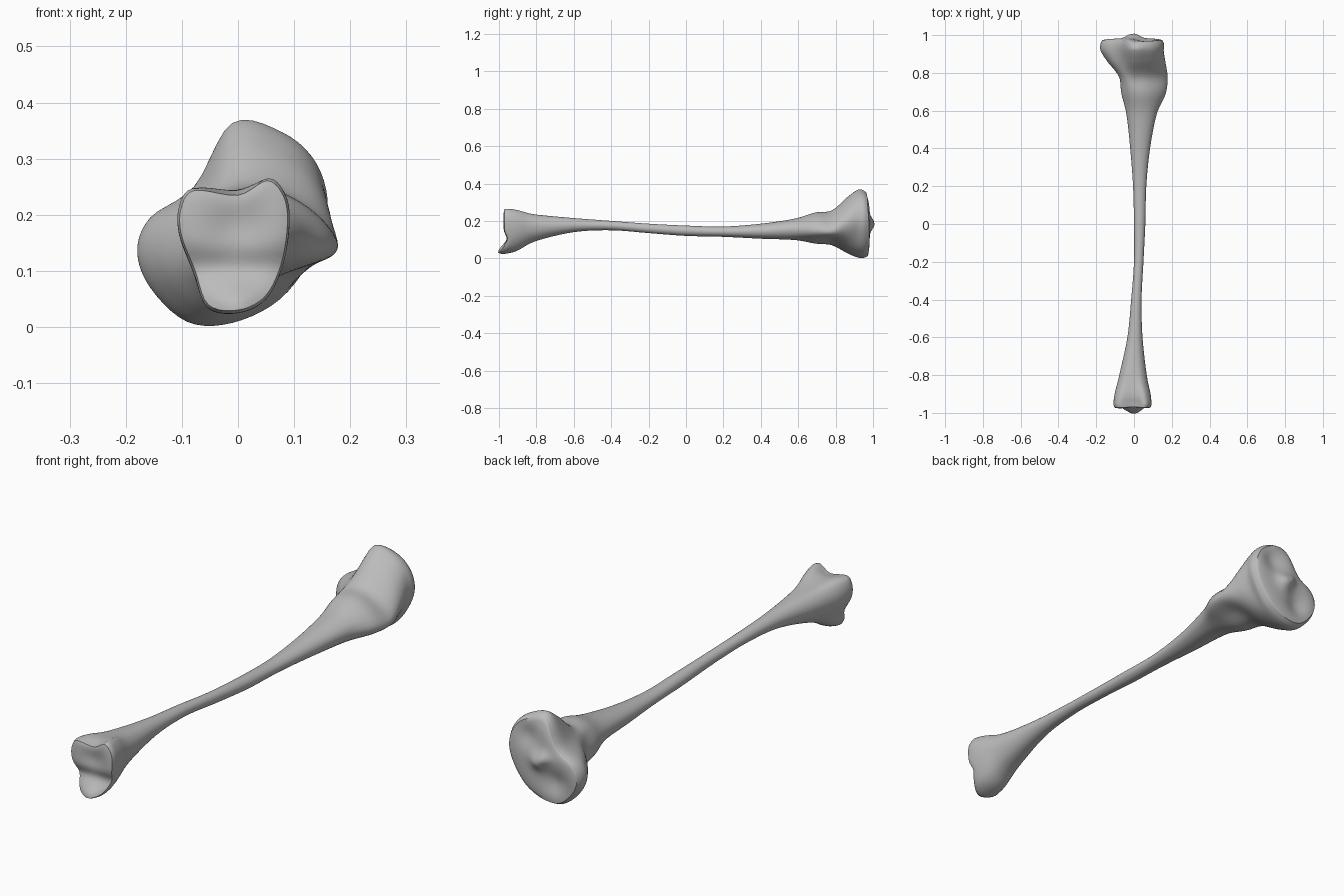
import bpy
import bmesh
import math
from mathutils import Vector

cube = bpy.data.objects.get("Cube")
if cube:
    bpy.data.objects.remove(cube, do_unlink=True)

# Cross-section outlines (x, z), clockwise from the top as seen from the front
HEAD = [(-.01, .362), (.08, .345), (.14, .29), (.16, .21), (.135, .13), (.075, .05),
        (-.01, .008), (-.09, .01), (-.155, .07), (-.178, .135), (-.155, .195), (-.078, .25)]
CREST = [(0, .255), (.06, .25), (.13, .21), (.175, .16), (.165, .125), (.09, .1),
         (.02, .072), (-.04, .075), (-.07, .1), (-.08, .14), (-.07, .19), (-.045, .235)]
ANKLE = [(0, .238), (.055, .265), (.085, .235), (.092, .185), (.08, .11), (.05, .05),
         (0, .025), (-.055, .035), (-.08, .1), (-.105, .165), (-.105, .215), (-.08, .247)]

# Shaft: position along y, then left/right and bottom/top limits
SHAFT = [(-.6, -.035, .045, .14, .215), (-.4, -.015, .04, .15, .2),
         (-.2, 0, .05, .135, .185), (0, 0, .06, .12, .175),
         (.2, -.005, .065, .115, .17), (.4, -.02, .085, .105, .185),
         (.58, -.04, .12, .098, .212)]


def section(y, outline, scale=1.0):
    """Place an outline at y, scaled about its middle."""
    points = [Vector((x, y, z)) for x, z in outline]
    middle = sum(points, Vector()) / len(points)
    return [middle + (p - middle) * scale for p in points]


def oval(y, left, right, bottom, top):
    """Elliptical shaft section filling the given limits."""
    result = []
    for i in range(len(HEAD)):
        a = math.tau * i / len(HEAD)
        result.append(Vector(((left + right) / 2 + math.sin(a) * (right - left) / 2, y,
                              (bottom + top) / 2 + math.cos(a) * (top - bottom) / 2)))
    return result


def mix(first, second, factor):
    return [a.lerp(b, factor) for a, b in zip(first, second)]


def spline(a, b, c, d, t):
    """Smooth curve from b to c with neighbours a and d."""
    return b + 0.5 * t * (c - a + t * (2 * a - 5 * b + 4 * c - d + t * (3 * (b - c) + d - a)))


def refine_ring(ring, steps):
    n = len(ring)
    return [spline(ring[i - 1], ring[i], ring[(i + 1) % n], ring[(i + 2) % n], s / steps)
            for i in range(n) for s in range(steps)]


def refine_length(rings, steps):
    last = len(rings) - 1
    result = []
    for i in range(last):
        four = [rings[max(i - 1, 0)], rings[i], rings[i + 1], rings[min(i + 2, last)]]
        for s in range(steps):
            result.append([spline(*points, s / steps) for points in zip(*four)])
    return result + [rings[last]]


def bump(x, z, cx, cz, size):
    return math.exp(-((x - cx) ** 2 + (z - cz) ** 2) / size ** 2)


def knee_relief(x, z):
    """Two hollow condyles with a raised ridge between them."""
    return (.024 * bump(x, z, .005, .18, .035) + .012 * bump(x, z, -.03, .2, .025)
            - .018 * bump(x, z, .06, .27, .05) - .02 * bump(x, z, -.07, .1, .055)
            - .015 * bump(x, z, 0, .37, .06))


def ankle_relief(x, z):
    """Hollow joint face with a lip projecting at the bottom."""
    lip = .032 * bump(x * .7, z, 0, .03, .035)
    groove = .018 * math.exp(-((z - .105) / .03) ** 2)
    return -lip + groove + .014 * bump(x, z, 0, .18, .05)


def relieve(point):
    """Press the joint relief into the ends, fading out along the bone."""
    fade = min(max((abs(point.y) - .91) / .06, 0), 1)
    fade *= fade * (3 - 2 * fade)
    relief = knee_relief if point.y > 0 else ankle_relief
    return point + Vector((0, fade * relief(point.x, point.z), 0))


def cap(ring, bulge):
    """Concentric rings closing an end, with a rounded rim."""
    middle = sum(ring, Vector()) / len(ring)
    result = []
    for k in range(1, 12):
        r = 1 - k / 12
        shift = Vector((0, bulge * (1 - r ** 6), 0))
        result.append([middle + (p - middle) * r + shift for p in ring])
    return result, middle + Vector((0, bulge, 0))


# Key sections from the ankle to the knee
keys = [section(-.972, ANKLE, .96), section(-.95, ANKLE),
        mix(section(-.9, ANKLE), oval(-.9, -.095, .08, .075, .255), .35),
        mix(section(-.8, ANKLE, .85), oval(-.8, -.075, .065, .105, .235), .8)]
keys += [oval(*row) for row in SHAFT]
keys += [mix(oval(.69, -.055, .165, .085, .235), section(.69, CREST, .95), .6),
         section(.78, CREST),
         mix(section(.86, CREST), section(.86, HEAD), .62),
         section(.915, HEAD, .985), section(.95, HEAD), section(.974, HEAD, .94)]

rings = [refine_ring(ring, 5) for ring in refine_length(keys, 6)]
ankle_cap, ankle_middle = cap(rings[0], -.006)
knee_cap, knee_middle = cap(rings[-1], .009)
rings = ankle_cap[::-1] + rings + knee_cap

# Bone surface
bm = bmesh.new()
loops = [[bm.verts.new(relieve(p)) for p in ring] for ring in rings]
count = len(loops[0])
for low, high in zip(loops, loops[1:]):
    for i in range(count):
        j = (i + 1) % count
        bm.faces.new((low[i], low[j], high[j], high[i]))
for loop, middle in ((loops[0], ankle_middle), (loops[-1], knee_middle)):
    tip = bm.verts.new(relieve(middle))
    for i in range(count):
        bm.faces.new((loop[i], loop[(i + 1) % count], tip))
bmesh.ops.recalc_face_normals(bm, faces=bm.faces)
mesh = bpy.data.meshes.new("shin_bone")
bm.to_mesh(mesh)
bm.free()
bone = bpy.data.objects.new("shin_bone", mesh)
bpy.context.collection.objects.link(bone)

# Plain grey material
grey = bpy.data.materials.new("bone_grey")
grey.use_nodes = True
colour = (.5, .5, .5, 1)
grey.diffuse_color = colour
grey.node_tree.nodes["Principled BSDF"].inputs["Base Color"].default_value = colour
mesh.materials.append(grey)

bpy.context.view_layer.objects.active = bone
bone.select_set(True)
bpy.ops.object.shade_smooth_by_angle(angle=math.radians(50))
